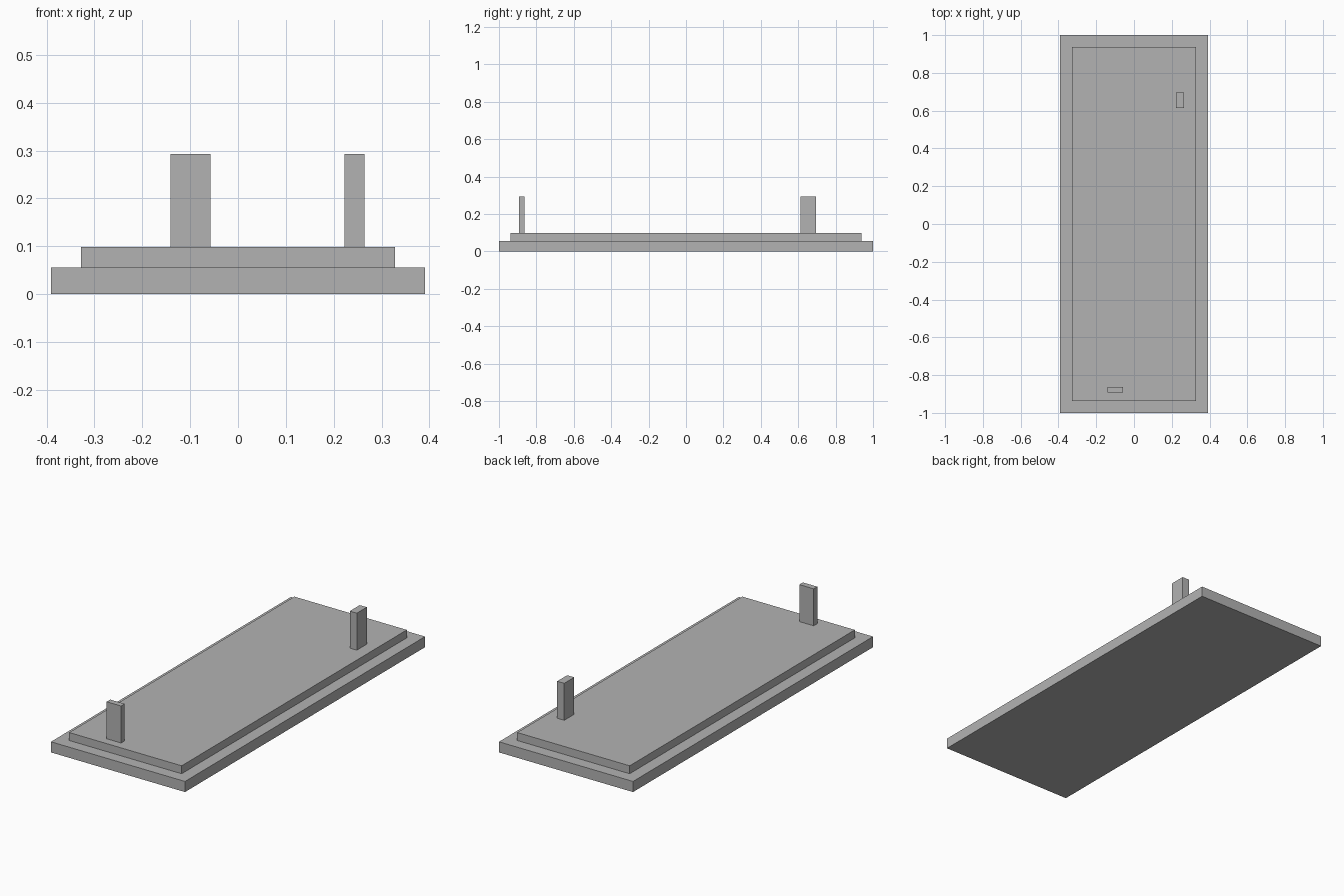
import bpy
from mathutils import Vector

default = bpy.data.objects.get("Cube")
if default:
    bpy.data.objects.remove(default, do_unlink=True)

# Single plain grey
grey = bpy.data.materials.new("plain_grey")
grey.use_nodes = True
colour = (0.45, 0.45, 0.45, 1)
grey.diffuse_color = colour
grey.node_tree.nodes["Principled BSDF"].inputs["Base Color"].default_value = colour


def box(name, low, high):
    """Add a box spanning two opposite corners."""
    low, high = Vector(low), Vector(high)
    bpy.ops.mesh.primitive_cube_add(size=1, location=(low + high) / 2)
    obj = bpy.context.object
    obj.name = name
    obj.scale = high - low
    bpy.ops.object.transform_apply(location=False, rotation=False, scale=True)
    obj.data.materials.append(grey)
    return obj


BASE_TOP, DECK_TOP, POST_TOP = 0.056, 0.098, 0.293

# Stepped platform
box("base_slab", (-0.391, -1, 0), (0.391, 1, BASE_TOP))
box("upper_slab", (-0.328, -0.938, BASE_TOP), (0.328, 0.938, DECK_TOP))

# Upright posts, the rear one turned a quarter
box("front_post", (-0.141, -0.893, DECK_TOP), (-0.057, -0.863, POST_TOP))
box("rear_post", (0.223, 0.613, DECK_TOP), (0.264, 0.696, POST_TOP))
